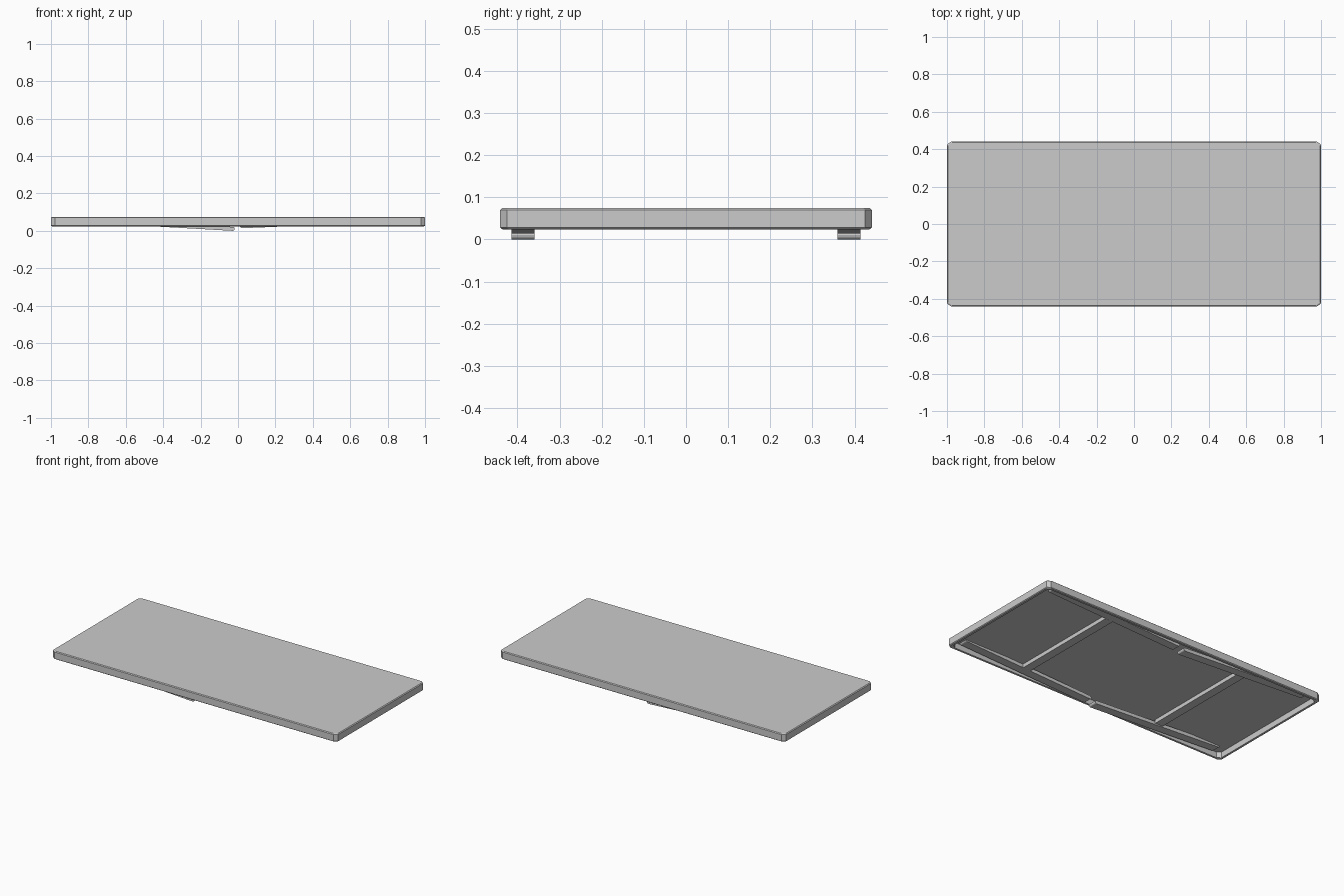
import bpy, bmesh, math

if "Cube" in bpy.data.objects:
    bpy.data.objects.remove(bpy.data.objects["Cube"])


def make_object(name, bm):
    bmesh.ops.recalc_face_normals(bm, faces=bm.faces)
    mesh = bpy.data.meshes.new(name)
    bm.to_mesh(mesh)
    bm.free()
    ob = bpy.data.objects.new(name, mesh)
    bpy.context.collection.objects.link(ob)
    return ob


def octagon(inset, z):
    x, y, cx, cy = 1 - inset, 0.441 - inset, 0.022, 0.016
    quarter = [(x, y - cy), (x - cx, y)]
    pts = quarter + [(-a, b) for a, b in reversed(quarter)]
    return [(a, b, z) for a, b in pts + [(-a, -b) for a, b in pts]]


# Table top: hollow tray lofted from the ceiling, down the lip and over the outside
bm = bmesh.new()
rings = [[bm.verts.new(p) for p in octagon(i, z)] for i, z in (
    (0.018, 0.060), (0.018, 0.024), (0.005, 0.024), (0.0, 0.028),
    (0.0, 0.070), (0.005, 0.0745))]
for lo, hi in zip(rings, rings[1:]):
    for k in range(8):
        n = (k + 1) % 8
        bm.faces.new((lo[k], lo[n], hi[n], hi[k]))
bm.faces.new(rings[0])
bm.faces.new(rings[-1])
make_object("table_top", bm)


def beam(name, profile, y0, y1):
    """Extrude an x-z profile between two y positions."""
    bm = bmesh.new()
    face = bm.faces.new([bm.verts.new((x, y0, z)) for x, z in profile])
    ext = bmesh.ops.extrude_face_region(bm, geom=[face])["geom"]
    bmesh.ops.translate(bm, vec=(0, y1 - y0, 0),
                        verts=[v for v in ext if isinstance(v, bmesh.types.BMVert)])
    return make_object(name, bm)


def leg_profile(pivot, tip, thick):
    """Slim folded leg with rounded ends, from pivot (x, z) to tip (x, z)."""
    r = thick / 2
    a = math.atan2(tip[1] - pivot[1], tip[0] - pivot[0])
    pts = []
    for (x, z), start in ((pivot, a + math.pi / 2), (tip, a - math.pi / 2)):
        for k in range(7):
            t = start + math.pi * k / 6
            pts.append((x + r * math.cos(t), z + r * math.sin(t)))
    return pts


# Two folded leg frames, each with a pair of legs and a cross bar
for side, pivot, tip in (("left", (-0.92, 0.061), (-0.028, 0.0105)),
                         ("right", (0.92, 0.062), (0.021, 0.0245))):
    for label, y in (("front", -0.387), ("back", 0.387)):
        beam(f"{side}_{label}_leg", leg_profile(pivot, tip, 0.021), y - 0.027, y + 0.027)
    s = -1 if side == "left" else 1
    xa, xb = s * 0.485 - 0.027, s * 0.485 + 0.027
    beam(f"{side}_cross_bar", [(xa, 0.033), (xb, 0.033), (xb, 0.057), (xa, 0.057)],
         -0.361, 0.361)
